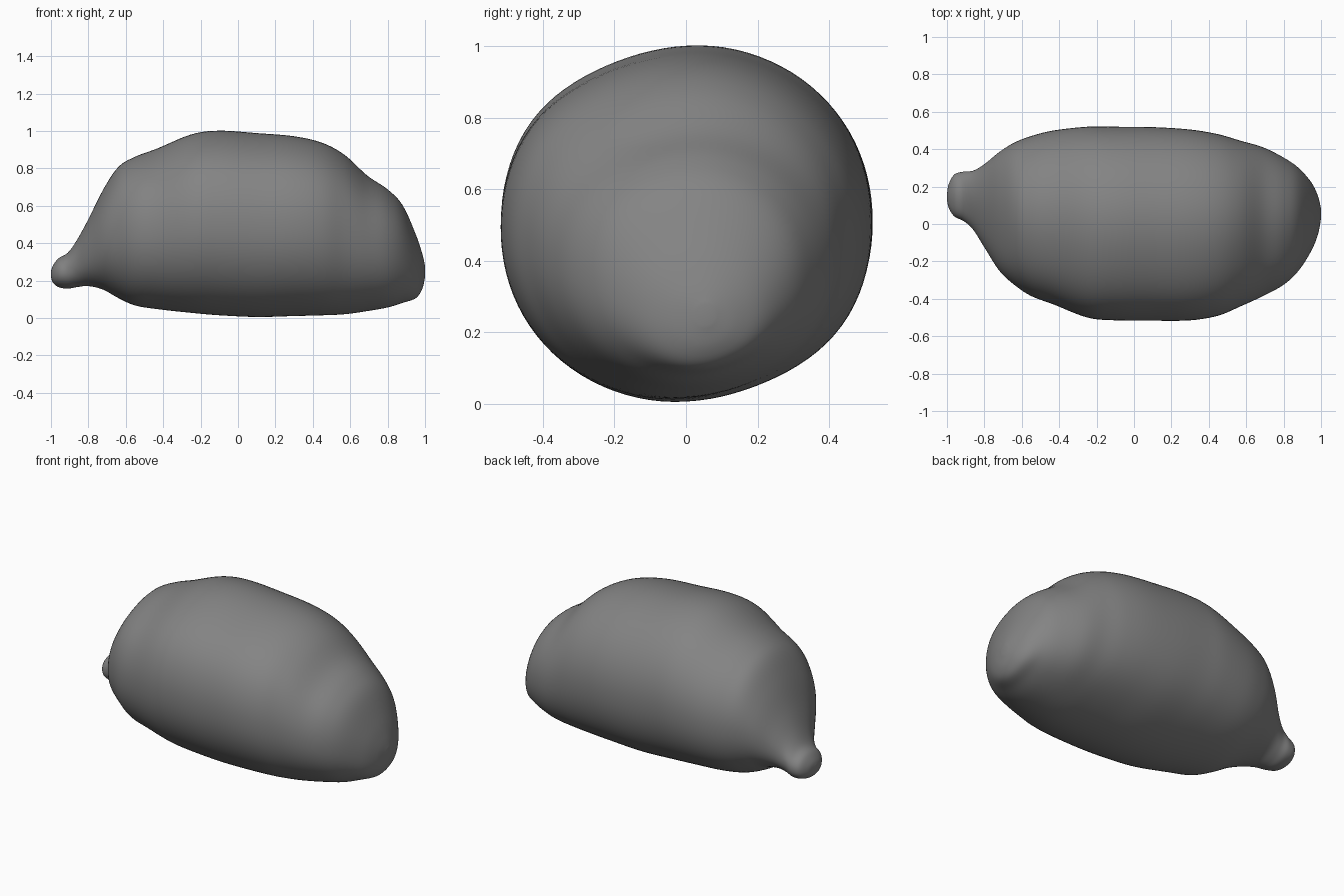
import bpy, bmesh, math

if "Cube" in bpy.data.objects:
    bpy.data.objects.remove(bpy.data.objects["Cube"])

# Stations along the body: x, y min, y max, z bottom, z top
STATIONS = [
    (-1.00, 0.13, 0.16, 0.22, 0.25),
    (-0.99, 0.085, 0.215, 0.19, 0.28),
    (-0.96, 0.04, 0.265, 0.165, 0.32),
    (-0.91, 0.015, 0.28, 0.157, 0.35),
    (-0.86, -0.03, 0.285, 0.165, 0.42),
    (-0.80, -0.125, 0.32, 0.17, 0.53),
    (-0.72, -0.25, 0.385, 0.15, 0.69),
    (-0.64, -0.325, 0.435, 0.105, 0.81),
    (-0.55, -0.385, 0.47, 0.065, 0.865),
    (-0.43, -0.43, 0.50, 0.045, 0.91),
    (-0.25, -0.50, 0.52, 0.025, 0.985),
    (-0.10, -0.515, 0.52, 0.012, 1.005),
    (0.10, -0.517, 0.518, 0.003, 0.992),
    (0.30, -0.515, 0.505, 0.008, 0.975),
    (0.45, -0.49, 0.48, 0.012, 0.94),
    (0.57, -0.44, 0.445, 0.018, 0.875),
    (0.69, -0.385, 0.41, 0.035, 0.765),
    (0.80, -0.325, 0.355, 0.055, 0.69),
    (0.88, -0.25, 0.30, 0.08, 0.605),
    (0.95, -0.14, 0.22, 0.105, 0.45),
    (0.985, -0.05, 0.145, 0.155, 0.345),
    (1.00, 0.03, 0.08, 0.22, 0.28),
]
SIDES, STEPS = 96, 5


def smooth_rows(rows):
    """Catmull-Rom rows between the stations."""
    out = []
    for i in range(len(rows) - 1):
        p0, p1, p2 = rows[max(i - 1, 0)], rows[i], rows[i + 1]
        p3 = rows[min(i + 2, len(rows) - 1)]
        for k in range(STEPS):
            t = k / STEPS
            out.append([0.5 * (2 * b + (c - a) * t + (2 * a - 5 * b + 4 * c - d) * t * t
                               + (3 * b - a - 3 * c + d) * t ** 3)
                        for a, b, c, d in zip(p0, p1, p2, p3)])
    out.append(list(rows[-1]))
    return out


def section(row):
    """Rounded cross-section, slightly flattened at upper front and lower back."""
    x, y0, y1, z0, z1 = row
    pts = []
    for j in range(SIDES):
        a = 2 * math.pi * j / SIDES
        c, s = math.cos(a), math.sin(a)
        r = (abs(c) ** 2.1 + abs(s) ** 2.1) ** (-1 / 2.1)
        r *= 1 - 0.03 * max(0, math.cos(2 * (a - math.radians(115)))) ** 3
        pts.append((x, (y0 + y1) / 2 + r * c * (y1 - y0) / 2,
                    max(0, (z0 + z1) / 2 + r * s * (z1 - z0) / 2)))
    return pts


# Fruit body with its stem knob, lofted along x
bm = bmesh.new()
rings = [[bm.verts.new(p) for p in section(r)] for r in smooth_rows(STATIONS)]
for a, b in zip(rings, rings[1:]):
    for j in range(SIDES):
        k = (j + 1) % SIDES
        bm.faces.new((a[j], a[k], b[k], b[j]))
bm.faces.new(rings[0])
bm.faces.new(rings[-1])
bmesh.ops.recalc_face_normals(bm, faces=bm.faces)
for f in bm.faces:
    f.smooth = True
mesh = bpy.data.meshes.new("fruit_body")
bm.to_mesh(mesh)
bm.free()

# Single grey colour
mat = bpy.data.materials.new("mid grey")
mat.diffuse_color = (0.23, 0.23, 0.23, 1)
mat.use_nodes = True
mat.node_tree.nodes["Principled BSDF"].inputs["Base Color"].default_value = mat.diffuse_color
mesh.materials.append(mat)
body = bpy.data.objects.new("fruit_body", mesh)
bpy.context.collection.objects.link(body)
